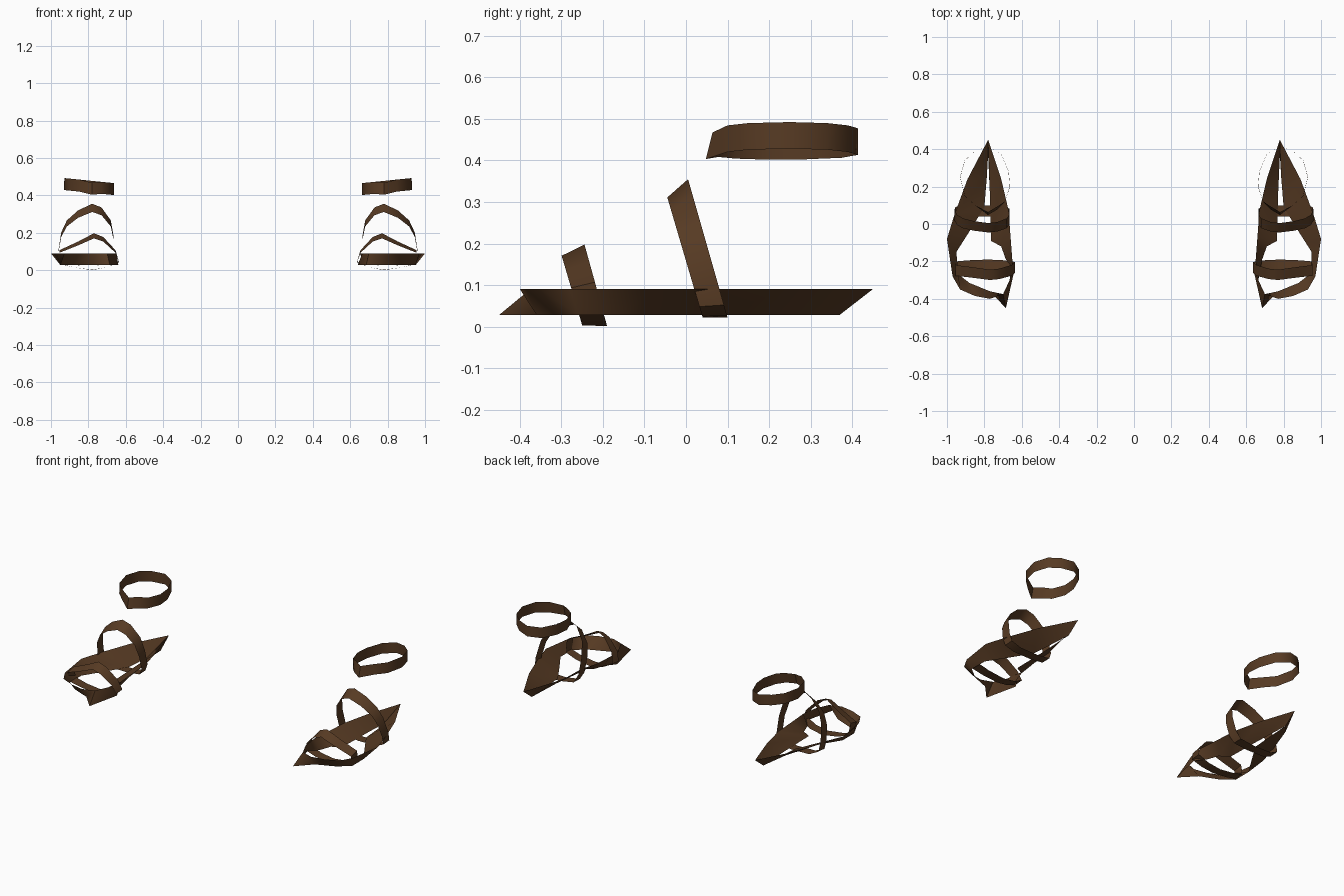
import bpy
import math

if "Cube" in bpy.data.objects:
    bpy.data.objects.remove(bpy.data.objects["Cube"])

brown = bpy.data.materials.new("brown_leather")
brown.diffuse_color = (0.095, 0.043, 0.017, 1)
brown.use_nodes = True
brown.node_tree.nodes["Principled BSDF"].inputs["Base Color"].default_value = brown.diffuse_color


def band(name, lower, upper, side):
    """Closed ribbon between two matching loops; side=-1 mirrors it in x."""
    n = len(lower)
    verts = [(side * x, y, z) for x, y, z in lower + upper]
    faces = []
    for i in range(n):
        j = (i + 1) % n
        f = (i, j, n + j, n + i)
        faces.append(f if side > 0 else f[::-1])
    me = bpy.data.meshes.new(name)
    me.from_pydata(verts, [], faces)
    me.materials.append(brown)
    ob = bpy.data.objects.new(name, me)
    bpy.context.collection.objects.link(ob)
    bpy.ops.object.select_all(action='DESELECT')
    bpy.context.view_layer.objects.active = ob
    ob.select_set(True)
    bpy.ops.object.shade_smooth_by_angle(angle=math.radians(50))


def strap(name, profile, top, bottom, half_top, half_bottom, side):
    """Leaning strap: (x, z) loop whose y and ribbon direction follow height."""
    z0 = min(p[1] for p in profile)
    z1 = max(p[1] for p in profile)
    lo, up = [], []
    for x, z in profile:
        t = (z - z0) / (z1 - z0)
        y = bottom + (top - bottom) * t
        hy = half_bottom[0] + (half_top[0] - half_bottom[0]) * t
        hz = half_bottom[1] + (half_top[1] - half_bottom[1]) * t
        lo.append((x, y - hy, z - hz))
        up.append((x, y + hy, z + hz))
    band(name, lo, up, side)


# sole rim: wide upper outline sloping in to a narrow-waisted lower outline
sole_top = [(-.78, .45), (-.89, .24), (-.96, .05), (-1.0, -.08), (-.97, -.28),
            (-.93, -.35), (-.85, -.385), (-.77, -.40), (-.70, -.375),
            (-.665, -.30), (-.65, -.20), (-.66, -.07), (-.67, .07),
            (-.71, .24)]
sole_low = [(-.78, .37), (-.787, .25), (-.80, .09), (-.88, -.04), (-.95, -.15),
            (-.95, -.26), (-.88, -.315), (-.77, -.36), (-.685, -.45),
            (-.64, -.25), (-.685, -.19), (-.71, -.12), (-.765, -.09),
            (-.77, .15)]

# strap loops seen from the front
toe_loop = [(-.955, .10), (-.85, .145), (-.77, .184), (-.72, .165),
            (-.655, .10), (-.637, .045), (-.70, .015), (-.78, .002),
            (-.88, .015), (-.95, .035)]
instep_loop = [(-.96, .10), (-.945, .19), (-.915, .25), (-.855, .30),
               (-.78, .333), (-.73, .315), (-.68, .25), (-.665, .17),
               (-.667, .08), (-.69, .035), (-.78, .022), (-.90, .025),
               (-.955, .05)]

# ankle band seen from above
ankle_loop = [(-.78, .055), (-.85, .10), (-.905, .15), (-.93, .25),
              (-.905, .34), (-.85, .39), (-.78, .414), (-.71, .375),
              (-.67, .28), (-.663, .20), (-.69, .12), (-.73, .085)]

for side, label in ((1, "left"), (-1, "right")):
    band(label + "_sole", [(x, y, .028) for x, y in sole_low],
         [(x, y, .09) for x, y in sole_top], side)
    strap(label + "_toe_strap", toe_loop, -.272, -.22,
          (.0275, .0135), (.03, -.001), side)
    strap(label + "_instep_strap", instep_loop, -.02, .07,
          (.025, .022), (.03, 0), side)
    # ankle band tilts outward and tapers slightly
    lo, up = [], []
    for x, y in ankle_loop:
        z = .447 - .1 * (x + .795) - (.01 if y < .06 else 0)
        lo.append((x, y - .007 if y < .1 else y, z - .032))
        up.append((x * .99 - .0079, y + .009 if y < .1 else y, z + .032))
    band(label + "_ankle_band", lo, up, side)
